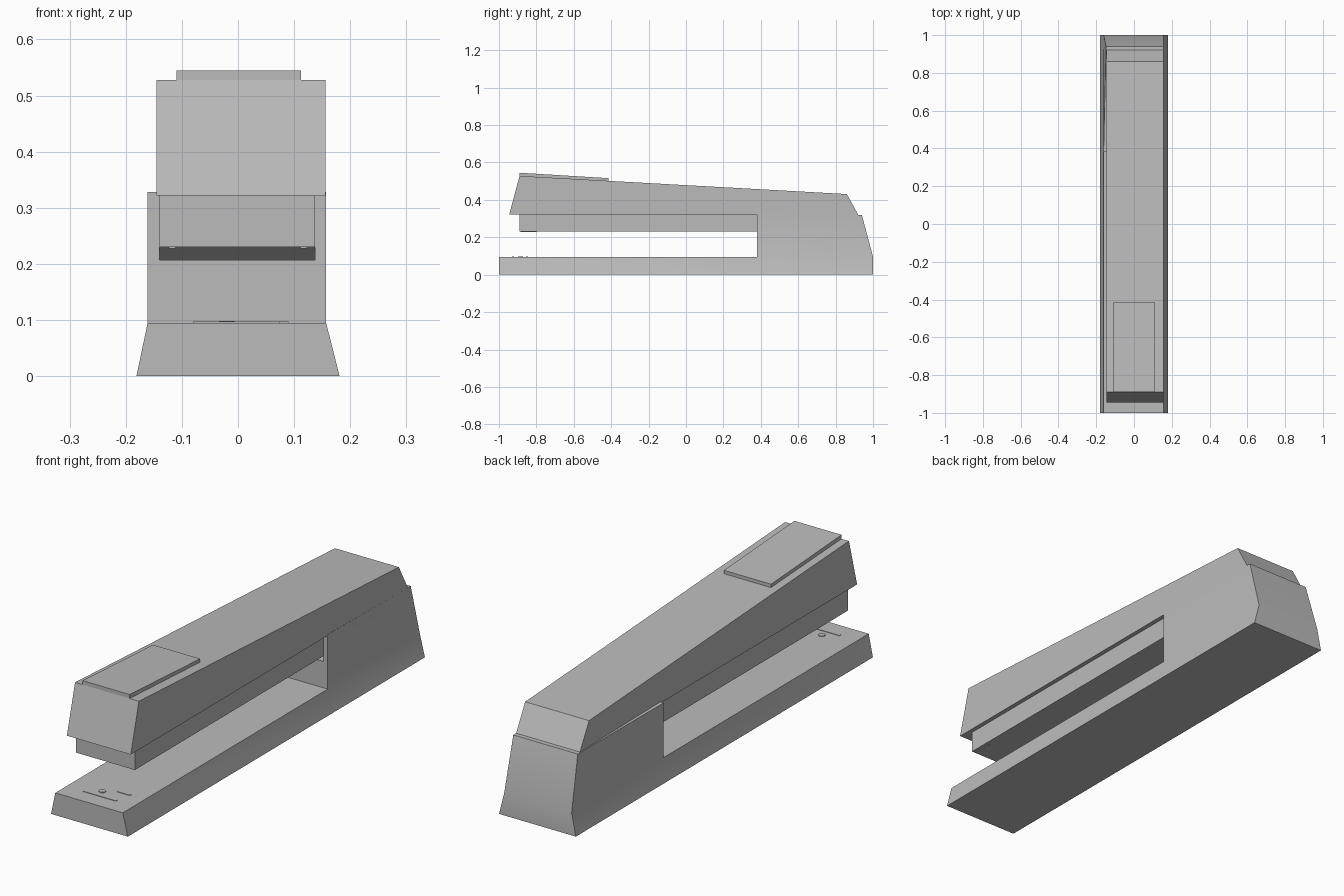
import bpy, bmesh, math

if "Cube" in bpy.data.objects:
    bpy.data.objects.remove(bpy.data.objects["Cube"])

grey = bpy.data.materials.new("plain grey")
grey.diffuse_color = (0.5, 0.5, 0.5, 1)
grey.use_nodes = True
grey.node_tree.nodes["Principled BSDF"].inputs["Base Color"].default_value = grey.diffuse_color


def finish(name, bm):
    bmesh.ops.recalc_face_normals(bm, faces=bm.faces)
    mesh = bpy.data.meshes.new(name)
    bm.to_mesh(mesh)
    bm.free()
    mesh.materials.append(grey)
    obj = bpy.data.objects.new(name, mesh)
    bpy.context.collection.objects.link(obj)
    return obj


def side_profile(name, points, x0, x1):
    """Extrude a (y, z) outline across the width."""
    bm = bmesh.new()
    face = bm.faces.new([bm.verts.new((x0, y, z)) for y, z in points])
    ext = bmesh.ops.extrude_face_region(bm, geom=[face])
    bmesh.ops.translate(bm, vec=(x1 - x0, 0, 0),
                        verts=[v for v in ext["geom"] if isinstance(v, bmesh.types.BMVert)])
    return finish(name, bm)


def box(name, x0, x1, y0, y1, z0, z1):
    return side_profile(name, [(y0, z0), (y1, z0), (y1, z1), (y0, z1)], x0, x1)


# Base: flared tray lofted along its length, rear block extruded upwards
bm = bmesh.new()
section = [(-0.181, 0), (-0.161, 0.095), (0.157, 0.095), (0.181, 0)]
rings = [[bm.verts.new((x, y, z)) for x, z in section] for y in (-1, 0.38, 1)]
for a, b in zip(rings, rings[1:]):
    for i in range(4):
        j = (i + 1) % 4
        top = bm.faces.new((a[i], a[j], b[j], b[i]))
        if i == 1:
            rear_top = top
bm.faces.new(rings[0])
bm.faces.new(rings[-1])
ext = bmesh.ops.extrude_face_region(bm, geom=[rear_top])
bmesh.ops.delete(bm, geom=[rear_top], context='FACES_ONLY')
for v in ext["geom"]:
    if isinstance(v, bmesh.types.BMVert):
        back = v.co.y > 0.9
        v.co.z = 0.32 if back else 0.328
        if back:
            v.co.y = 0.94
            v.co.x = -0.148 if v.co.x < 0 else 0.156
base = finish("base", bm)

# Pocket in the rear block that receives the magazine
cutter = box("pocket_cutter", -0.14, 0.137, 0.30, 0.44, 0.207, 0.30)
cutter.hide_render = True
cutter.hide_viewport = True
cut = base.modifiers.new("pocket", 'BOOLEAN')
cut.object = cutter
cut.operation = 'DIFFERENCE'
cut.solver = 'EXACT'
bpy.context.view_layer.objects.active = base
base.select_set(True)
bpy.ops.object.modifier_apply(modifier="pocket")
bpy.data.objects.remove(cutter)
bpy.ops.object.shade_smooth_by_angle(angle=math.radians(30))

# Top arm, press pad and magazine
side_profile("arm", [(-0.945, 0.322), (-0.89, 0.528), (0.86, 0.431), (0.922, 0.318),
                     (0.38, 0.322)], -0.145, 0.156)
side_profile("press_pad", [(-0.89, 0.52), (-0.89, 0.545), (-0.415, 0.516), (-0.415, 0.49)],
             -0.11, 0.112)
side_profile("magazine", [(-0.89, 0.33), (-0.89, 0.23), (0.38, 0.23), (0.42, 0.207),
                          (0.45, 0.207), (0.45, 0.33)], -0.14, 0.137)

# Small rails under the magazine mouth
for side in (-1, 1):
    box("magazine_rail", side * 0.117 - 0.006, side * 0.117 + 0.006, -0.885, -0.80, 0.227, 0.232)

# Anvil details on the tray
box("anvil_slot", -0.08, 0.075, -0.929, -0.919, 0.092, 0.097)
box("anvil_short_slot", 0.03, 0.09, -0.856, -0.844, 0.092, 0.097)
bm = bmesh.new()
bmesh.ops.create_cone(bm, cap_ends=True, segments=16, radius1=0.014, radius2=0.014, depth=0.006)
bmesh.ops.translate(bm, vec=(-0.02, -0.885, 0.095), verts=bm.verts)
finish("anvil_pivot", bm)
